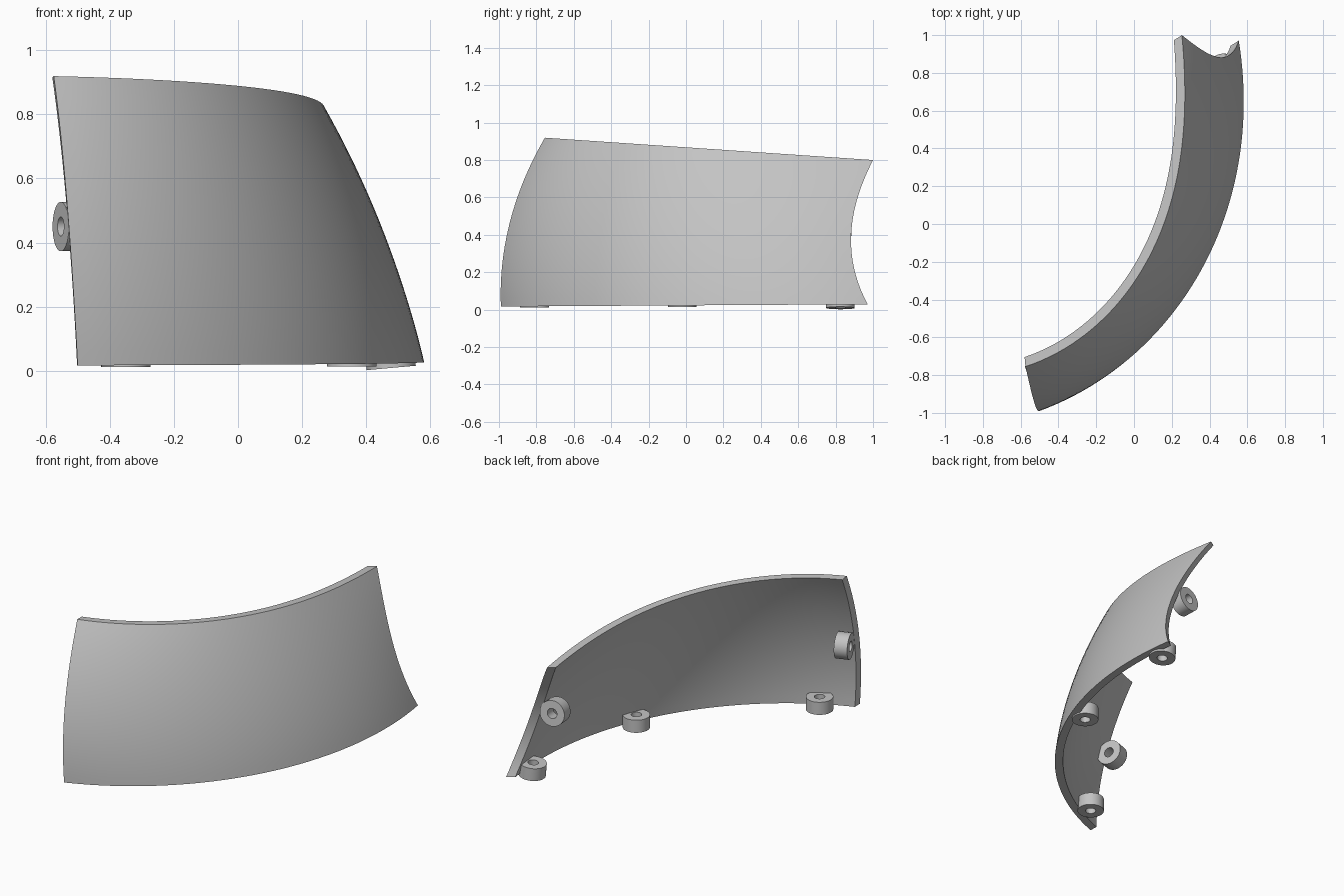
import bpy, bmesh, math
from mathutils import Vector

cube = bpy.data.objects.get("Cube")
if cube:
    bpy.data.objects.remove(cube)

grey = bpy.data.materials.new("plain_grey")
grey.use_nodes = True
grey.diffuse_color = (0.55, 0.55, 0.55, 1)
grey.node_tree.nodes["Principled BSDF"].inputs["Base Color"].default_value = (0.55, 0.55, 0.55, 1)


def finish(bm, name):
    bmesh.ops.recalc_face_normals(bm, faces=bm.faces[:])
    mesh = bpy.data.meshes.new(name)
    bm.to_mesh(mesh)
    bm.free()
    mesh.materials.append(grey)
    obj = bpy.data.objects.new(name, mesh)
    bpy.context.collection.objects.link(obj)
    bpy.ops.object.select_all(action="DESELECT")
    obj.select_set(True)
    bpy.context.view_layer.objects.active = obj
    bpy.ops.object.shade_smooth_by_angle(angle=math.radians(30))
    return obj


def blend(knots, values, t):
    """Smooth polynomial through the given values."""
    total = 0
    for i, a in enumerate(knots):
        w = 1
        for j, b in enumerate(knots):
            if i != j:
                w *= (t - b) / (a - b)
        total += w * values[i]
    return total


# Curved panel: radii along the length, for the bottom, middle and top rows
CENTRE = Vector((-1.133, 0.6))
ALONG = (0, 0.5, 0.8, 1)
ROWS = (0, 0.5, 1)
RADII = ((1.711, 1.711, 1.711, 1.728),
         (1.654, 1.61, 1.588, 1.603),
         (1.465, 1.425, 1.4, 1.443))
FRONT_ANGLE = (-68.3, -68.6, -67.6)
BACK_ANGLE = (12.4, 10.2, 16.1)
THICK = 0.048


def panel_point(u, v, depth):
    trim = 0.6 * depth / THICK
    a0 = blend(ROWS, FRONT_ANGLE, v) + trim
    a1 = blend(ROWS, BACK_ANGLE, v) - trim
    angle = math.radians(a0 + (a1 - a0) * u)
    r = blend(ROWS, [blend(ALONG, row, u) for row in RADII], v) - depth
    x = CENTRE.x + r * math.cos(angle)
    y = CENTRE.y + r * math.sin(angle)
    low = 0.017 + 0.006 * (y + 1)
    high = 0.92 - 0.068 * (y + 0.765)
    return Vector((x, y, low + (high - low) * v))


NU, NV = 48, 20
bm = bmesh.new()
outer, inner = [[[bm.verts.new(panel_point(i / NU, j / NV, d)) for j in range(NV + 1)]
                 for i in range(NU + 1)] for d in (0, THICK)]
for grid in (outer, inner):
    for i in range(NU):
        for j in range(NV):
            bm.faces.new((grid[i][j], grid[i + 1][j], grid[i + 1][j + 1], grid[i][j + 1]))
# Rims joining the two skins
for i in range(NU):
    for j in (0, NV):
        bm.faces.new((outer[i][j], outer[i + 1][j], inner[i + 1][j], inner[i][j]))
for j in range(NV):
    for i in (0, NU):
        bm.faces.new((outer[i][j], outer[i][j + 1], inner[i][j + 1], inner[i][j]))
finish(bm, "curved_panel")


# Ring bosses: the open face sits at the given point, the body runs along the axis
def boss(name, face, axis, radius=0.077, hole=0.03, length=0.078, sides=40):
    bm = bmesh.new()
    profile = ((hole, 0), (radius, 0), (radius, length), (hole, length))
    turn = Vector(axis).to_track_quat("Z", "Y")
    rings = []
    for k in range(sides):
        a = 2 * math.pi * k / sides
        rings.append([bm.verts.new(Vector(face) + turn @ Vector((r * math.cos(a), r * math.sin(a), h)))
                      for r, h in profile])
    for k in range(sides):
        p, q = rings[k], rings[(k + 1) % sides]
        for m in range(4):
            n = (m + 1) % 4
            bm.faces.new((p[m], q[m], q[n], p[n]))
    finish(bm, name)


boss("bottom_boss_front", (-0.35, -0.81, 0.012), (0, 0, 1))
boss("bottom_boss_middle", (0.355, -0.02, 0.014), (0, 0, 1))
boss("bottom_boss_back", (0.478, 0.825, 0.009), (-0.09, 0, 1))
boss("front_end_boss", (-0.553, -0.825, 0.45), (0.94, 0.33, 0))
boss("back_end_boss", (0.31, 0.87, 0.45), (0.15, -0.97, -0.1))
